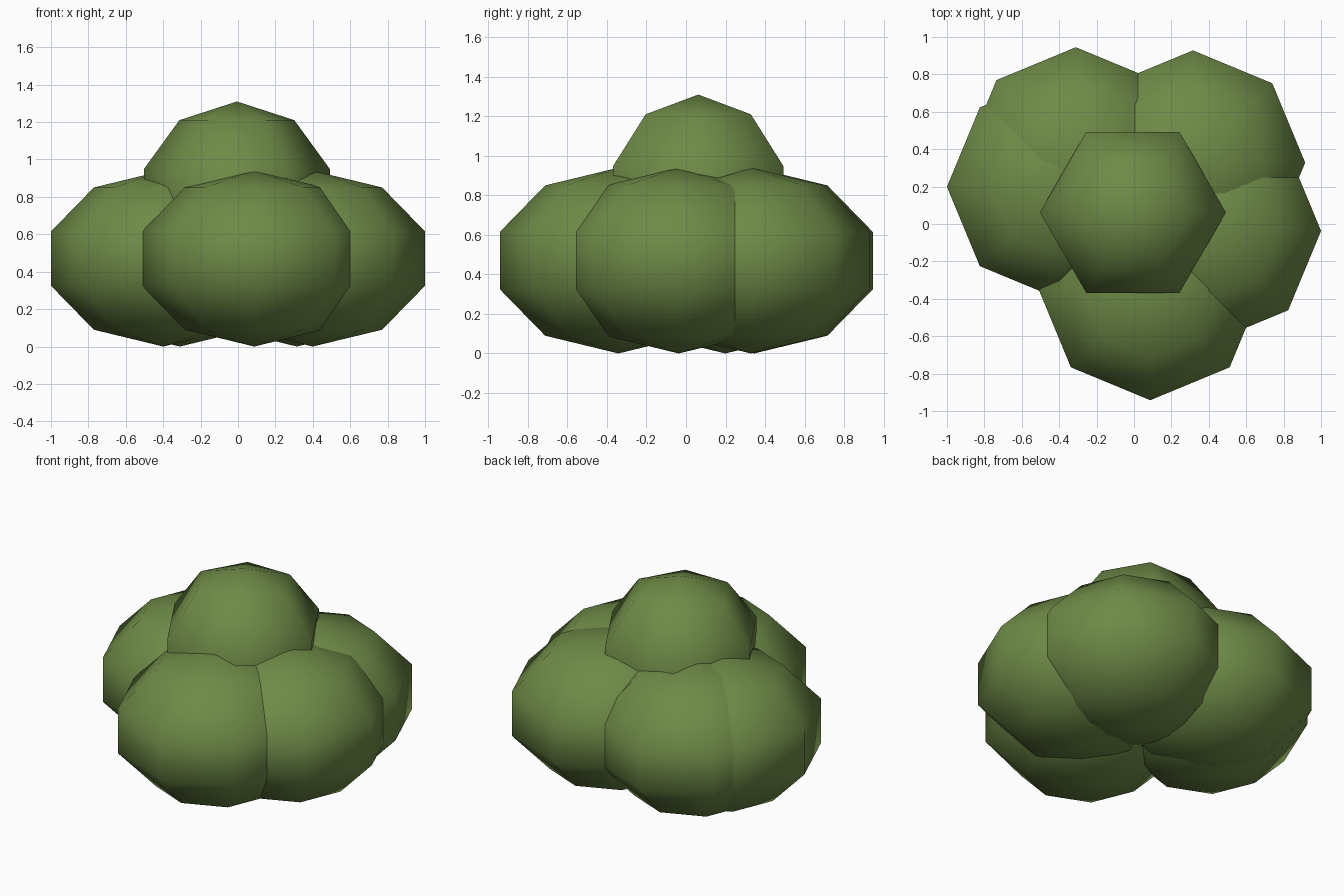
import bpy
import bmesh
import math
from mathutils import Matrix

if "Cube" in bpy.data.objects:
    bpy.data.objects.remove(bpy.data.objects["Cube"])

leaf_green = bpy.data.materials.new("leaf_green")
leaf_green.diffuse_color = (0.155, 0.255, 0.063, 1.0)
leaf_green.use_nodes = True
leaf_green.node_tree.nodes["Principled BSDF"].inputs["Base Color"].default_value = leaf_green.diffuse_color


def foliage_clump(name, center, radius, height_radius, segments, turn=0.0):
    """Low-poly, smooth shaded ball of leaves with five bands."""
    bm = bmesh.new()
    bmesh.ops.create_uvsphere(bm, u_segments=segments, v_segments=5, radius=1.0)
    bm.transform(Matrix.Translation(center)
                 @ Matrix.Diagonal((radius, radius, height_radius, 1.0))
                 @ Matrix.Rotation(turn, 4, 'Z'))
    for face in bm.faces:
        face.smooth = True
    mesh = bpy.data.meshes.new(name)
    bm.to_mesh(mesh)
    bm.free()
    mesh.materials.append(leaf_green)
    obj = bpy.data.objects.new(name, mesh)
    bpy.context.collection.objects.link(obj)
    return obj


# Ring of five flattened lower clumps
lower_clumps = {
    "front_clump": (0.087, -0.342),
    "right_clump": (0.40, -0.037),
    "back_right_clump": (0.315, 0.328),
    "back_left_clump": (-0.311, 0.345),
    "left_clump": (-0.40, 0.199),
}
for name, (x, y) in lower_clumps.items():
    foliage_clump(name, (x, y, 0.47), 0.631, 0.47, 8)

# Round six-sided clump on top, one corner pointing to each side
foliage_clump("top_clump", (-0.006, 0.062, 0.787), 0.523, 0.523, 6, math.radians(30))
